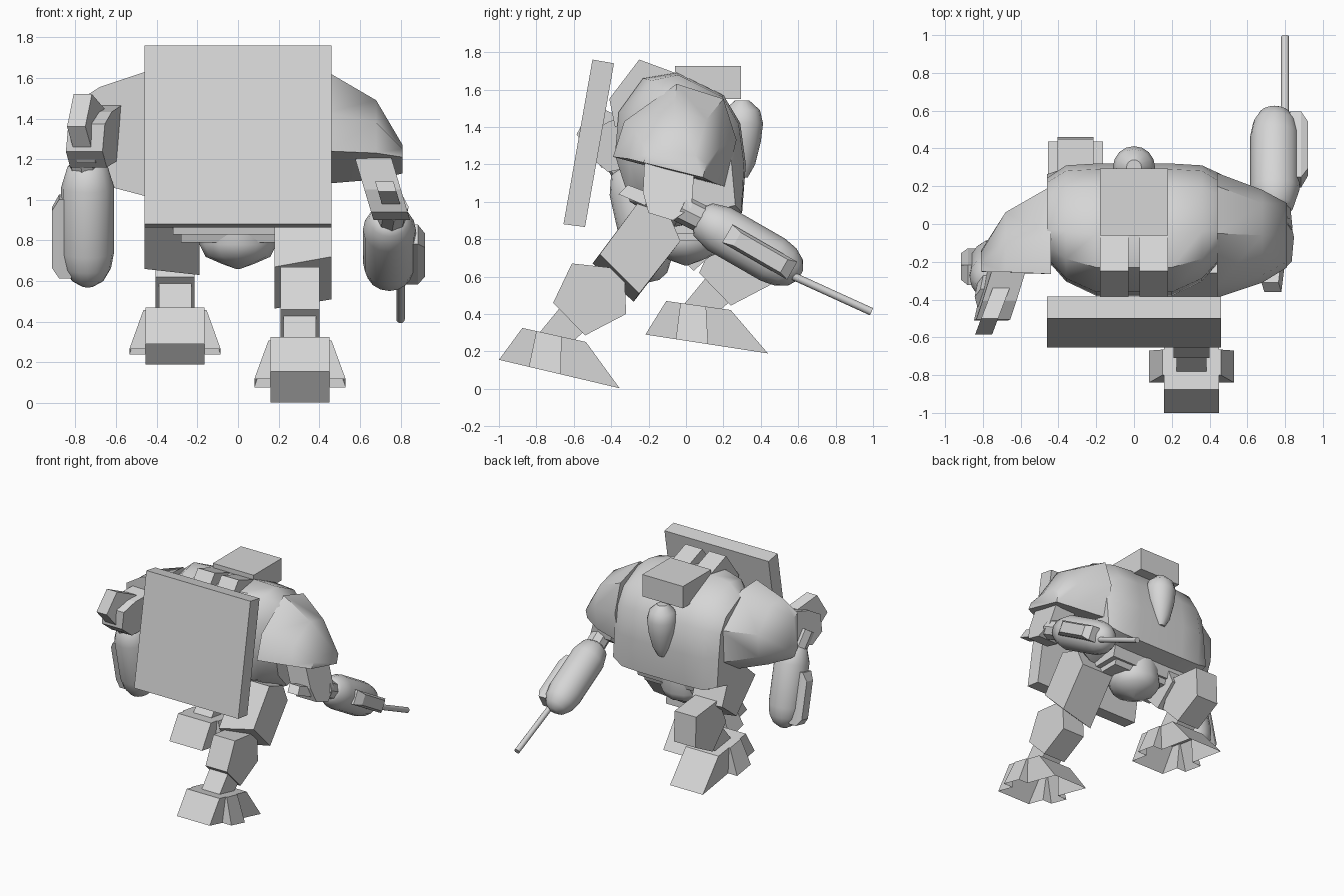
import bpy, bmesh, math
from mathutils import Matrix, Vector

cube = bpy.data.objects.get("Cube")
if cube:
    bpy.data.objects.remove(cube, do_unlink=True)

grey = bpy.data.materials.new("light grey")
grey.use_nodes = True
grey.diffuse_color = (0.67, 0.67, 0.67, 1)
grey.node_tree.nodes["Principled BSDF"].inputs["Base Color"].default_value = (0.67, 0.67, 0.67, 1)

IDENT = Matrix.Identity(4)


def loft(name, rings, matrix=IDENT, smooth=None, caps=(True, True)):
    """Skin a list of equal-length point rings."""
    bm = bmesh.new()
    loops = [[bm.verts.new(matrix @ Vector(p)) for p in ring] for ring in rings]
    n = len(loops[0])
    for a, b in zip(loops, loops[1:]):
        for i in range(n):
            j = (i + 1) % n
            bm.faces.new((a[i], a[j], b[j], b[i]))
    for loop, wanted in zip((loops[0], loops[-1]), caps):
        if wanted:
            bm.faces.new(loop)
    bmesh.ops.recalc_face_normals(bm, faces=bm.faces)
    mesh = bpy.data.meshes.new(name)
    bm.to_mesh(mesh)
    bm.free()
    mesh.materials.append(grey)
    obj = bpy.data.objects.new(name, mesh)
    bpy.context.collection.objects.link(obj)
    if smooth:
        bpy.ops.object.select_all(action='DESELECT')
        obj.select_set(True)
        bpy.context.view_layer.objects.active = obj
        bpy.ops.object.shade_smooth_by_angle(angle=math.radians(smooth))
    return obj


def ring(x, profile):
    return [(x, y, z) for y, z in profile]


def prism(name, profile, x0, x1, matrix=IDENT):
    return loft(name, [ring(x0, profile), ring(x1, profile)], matrix)


def lathe(name, profile, matrix, sides=16):
    """Spin (radius, height) pairs around local z."""
    turns = [2 * math.pi * i / sides for i in range(sides)]
    rings = [[(r * math.cos(t), r * math.sin(t), h) for t in turns] for r, h in profile]
    return loft(name, rings, matrix, smooth=40)


def tube(name, start, end, radius, sides=12):
    a, b = Vector(start), Vector(end)
    aim = (b - a).to_track_quat('Z', 'Y').to_matrix().to_4x4()
    return lathe(name, [(radius, 0), (radius, (b - a).length)], Matrix.Translation(a) @ aim, sides)


def turn_x(degrees, y, z):
    pivot = Vector((0, y, z))
    return Matrix.Translation(pivot) @ Matrix.Rotation(math.radians(degrees), 4, 'X') @ Matrix.Translation(-pivot)


MIRROR = Matrix.Scale(-1, 4, (1, 0, 0))

# Torso: barrel hull, narrower at the flanks and most of all in front
hull = [(-0.38, 1.25), (-0.36, 1.48), (-0.23, 1.66), (-0.05, 1.69), (0.2, 1.57),
        (0.29, 1.42), (0.32, 1.2), (0.3, 0.94), (-0.08, 0.86), (-0.3, 1.0)]


def shrunk(front, back):
    low = (1 + back) / 2
    return [(y * (front if y < 0 else low if z < 1 else back),
             1.28 + (z - 1.28) * (back if z > 1.28 else low)) for y, z in hull]


loft("torso", [ring(x, shrunk(f, b)) for x, f, b in
               [(-0.46, 0.5, 0.76), (-0.36, 0.8, 0.97), (-0.2, 1, 1),
                (0.2, 1, 1), (0.36, 0.8, 0.97), (0.46, 0.5, 0.76)]], smooth=38)

# Head box, twin collar blocks and back pod
prism("head_box", [(-0.06, 1.725), (0.295, 1.725), (0.295, 1.55), (-0.06, 1.55)], -0.18, 0.18)
for side, x in (("left", 0.03), ("right", -0.18)):
    prism(side + "_collar_block", [(-0.06, 1.69), (-0.25, 1.76), (-0.41, 1.55), (-0.38, 1.4), (-0.06, 1.5)],
          x, x + 0.15)
lathe("back_pod", [(0.03, -0.23), (0.07, -0.16), (0.1, -0.04), (0.112, 0.06), (0.095, 0.13), (0.04, 0.18)],
      Matrix.Translation((0, 0.3, 1.36)))

# Shield plate
prism("shield", [(-0.5, 1.76), (-0.385, 1.74), (-0.54, 0.865), (-0.655, 0.88)], -0.46, 0.46)

# Waist and pelvis
prism("waist", [(-0.22, 0.95), (0.18, 0.95), (0.15, 0.83), (-0.2, 0.83)], -0.32, 0.32)
prism("belt", [(-0.18, 0.85), (0.14, 0.85), (0.12, 0.79), (-0.16, 0.79)], -0.28, 0.28)
lathe("pelvis", [(0.18, 0.92), (0.19, 0.78), (0.16, 0.72), (0.08, 0.685), (0.01, 0.66)], IDENT, 12)

# Shoulders and upper arms: right one is swung forward
swing = Matrix.Translation((0, -0.04, 0)) @ turn_x(-75, -0.05, 1.33)
shoulder = [
    ring(0.44, [(-0.39, 1.24), (-0.33, 1.43), (-0.05, 1.63), (0.2, 1.55), (0.27, 1.33), (0.21, 1.08)]),
    ring(0.68, [(-0.31, 1.23), (-0.27, 1.38), (-0.06, 1.49), (0.11, 1.44), (0.18, 1.29), (0.15, 1.1)]),
    ring(0.81, [(-0.23, 1.21), (-0.2, 1.25), (-0.06, 1.27), (0.05, 1.25), (0.11, 1.2), (0.09, 1.13)])]
arm = [(-0.22, 1.25), (0.05, 1.25), (0.03, 0.97), (-0.07, 0.9), (-0.2, 0.94), (-0.23, 1.05)]


def leaning(profile, x):
    return [(x + (1.19 - z) * 0.3, y, z) for y, z in profile]


for side, m in (("left", IDENT), ("right", MIRROR @ swing)):
    loft(side + "_shoulder", shoulder, m, smooth=45)
    loft(side + "_upper_arm", [leaning(arm, 0.58), leaning(arm, 0.76)], m)

# Elbow blocks
knob = [(-0.36, 1.04), (-0.31, 1.09), (-0.18, 1.04), (-0.22, 0.98)]
loft("left_elbow_knob", [leaning(knob, 0.645), leaning(knob, 0.735)])
block = [(-0.585, 1.36), (-0.5, 1.52), (-0.34, 1.45), (-0.34, 1.22), (-0.45, 1.18)]
loft("right_elbow_block", [[(x + (y + 0.45) * 0.38, y, z) for y, z in block] for x in (-0.79, -0.7)])

# Forearms: rounded pod with a chamfered side plate
pod = [(0.06, 0), (0.1, 0.03), (0.13, 0.13), (0.13, 0.46), (0.115, 0.54), (0.08, 0.6), (0.03, 0.63)]
plate = [(0.055, 0.18), (-0.055, 0.18), (-0.055, 0.58), (0.055, 0.58)]
plate_top = [(0.04, 0.24), (-0.04, 0.24), (-0.04, 0.53), (0.04, 0.53)]
for side, sign, start, aim in (("left", 1, (0.745, 0.065, 0.92), (0.87, -0.5)),
                               ("right", -1, (-0.74, -0.31, 1.19), (0.22, -0.975))):
    m = Matrix.Translation(start) @ Matrix.Rotation(math.atan2(-aim[0], aim[1]), 4, 'X')
    lathe(side + "_forearm", pod, m)
    loft(side + "_forearm_plate", [ring(sign * 0.08, plate), ring(sign * 0.14, plate),
                                   ring(sign * 0.175, plate_top)], m)
tube("left_wrist", (0.765, -0.03, 0.965), (0.75, 0.12, 0.89), 0.075, 8)
tube("right_wrist", (-0.77, -0.4, 1.28), (-0.75, -0.3, 1.12), 0.075, 8)
tube("gun_barrel", (0.8, 0.48, 0.645), (0.8, 0.992, 0.412), 0.021)


def foot_outline(heel, toe, flare_back, flare_front, flare_x, z, slope):
    """Cross-shaped outline on a sloping plane."""
    half = [(0.145, heel), (0.145, flare_back), (flare_x, flare_back),
            (flare_x, flare_front), (0.145, flare_front), (0.145, toe)]
    outline = half + [(-x, y) for x, y in reversed(half)]
    return [(x, y, z + (y - heel) * slope) for x, y in outline]


# Lower legs and open-bottomed feet, drawn for the left and moved for the right
foot = [foot_outline(-1, -0.355, -0.84, -0.67, 0.225, 0.155, -0.2357),
        foot_outline(-0.875, -0.535, -0.8, -0.665, 0.155, 0.325, -0.22)]
ankle = [(-0.8, 0.28), (-0.66, 0.45), (-0.53, 0.32), (-0.62, 0.24)]
shin = [(-0.71, 0.46), (-0.61, 0.67), (-0.33, 0.64), (-0.32, 0.4), (-0.54, 0.285)]
step = Matrix.Translation((0, 0.78, 0.16))
for side, x, m, tilt in (("left", 0.305, IDENT, 0), ("right", -0.31, step, 4.5)):
    m = Matrix.Translation((x, 0, 0)) @ m
    loft(side + "_foot", foot, m @ turn_x(tilt, -0.68, 0.18), caps=(False, True))
    prism(side + "_ankle", ankle, -0.08, 0.08, m)
    prism(side + "_shin", shin, -0.095, 0.095, m)

# Thighs, lower ends cut slightly higher on the outside, and hip joint
loft("left_thigh", [ring(0.18, [(-0.5, 0.67), (-0.28, 0.465), (-0.03, 0.79), (-0.09, 0.93), (-0.26, 0.99)]),
                    ring(0.46, [(-0.46, 0.72), (-0.25, 0.51), (-0.03, 0.79), (-0.09, 0.93), (-0.26, 0.99)])])
loft("right_thigh", [ring(-0.19, [(0.04, 0.63), (0.21, 0.78), (0.13, 0.97), (-0.05, 1.05), (-0.22, 0.9)]),
                     ring(-0.46, [(0.02, 0.66), (0.2, 0.8), (0.13, 0.97), (-0.05, 1.05), (-0.22, 0.9)])])
tube("hip_joint", (-0.3, -0.08, 0.92), (0.3, -0.08, 0.92), 0.08)
